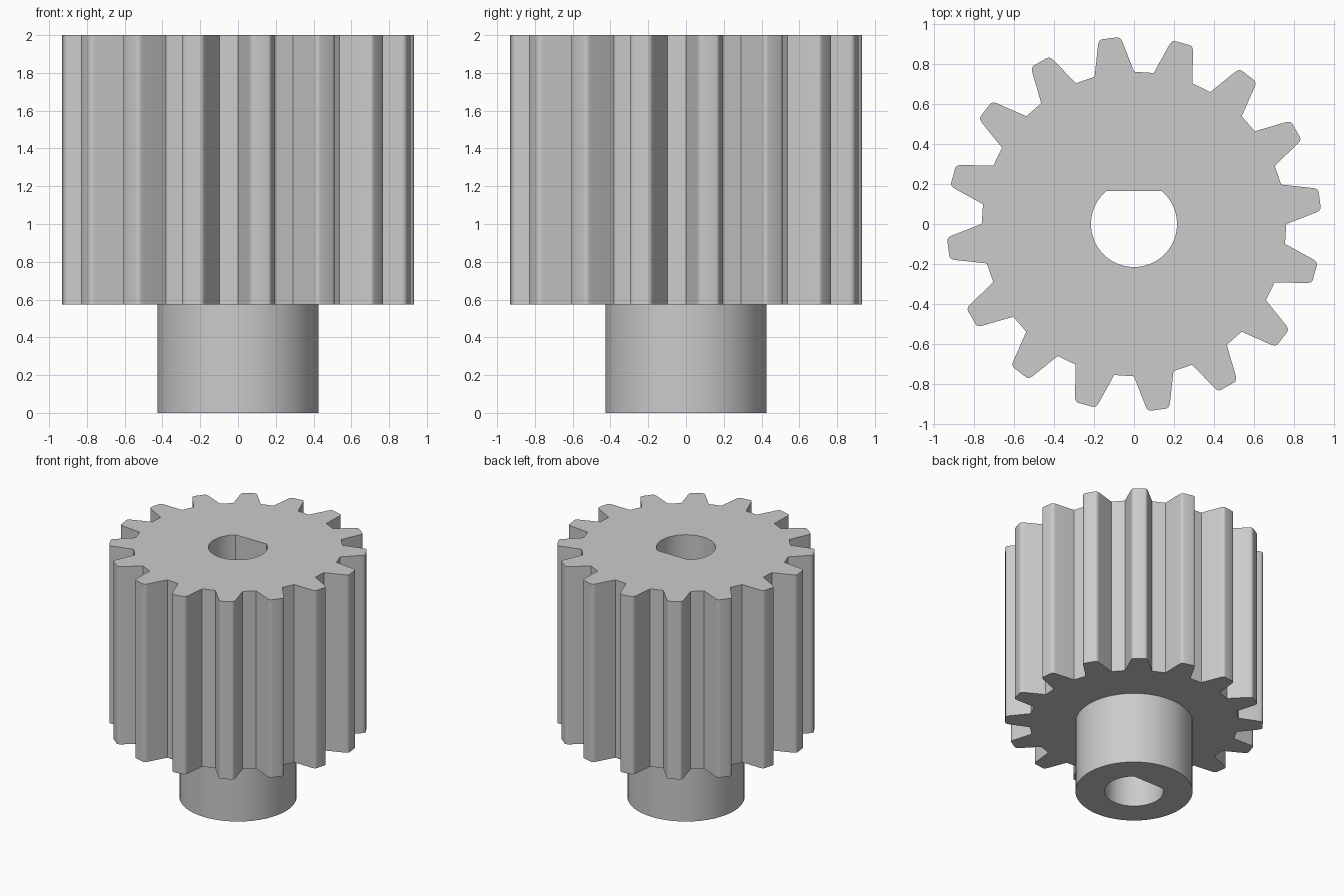
import bpy, bmesh
from math import sin, cos, asin, pi, radians
from mathutils import Vector

if "Cube" in bpy.data.objects:
    bpy.data.objects.remove(bpy.data.objects["Cube"])

TEETH = 16
TOP, SHOULDER = 2.0, 0.575
HUB_R, BORE_R, FLAT_Y = 0.426, 0.215, 0.165


def arc(radius, start, end, count, closed=False):
    last = count if closed else count - 1
    return [(radius * cos(start + (end - start) * i / last),
             radius * sin(start + (end - start) * i / last)) for i in range(count)]


# Half of one tooth: root corner, straight flank, rounded tip corner
def half_tooth():
    a, b, c = Vector((0.907, -0.062)), Vector((0.935, -0.055)), Vector((0.935, -0.037))
    tip = [a * (1 - t) ** 2 + b * 2 * t * (1 - t) + c * t * t
           for t in (i / 4 for i in range(5))]
    return [Vector((0.754, -0.0995))] + tip


def gear_profile():
    half = half_tooth()
    tooth = half + [Vector((p.x, -p.y)) for p in reversed(half)]
    points = []
    for k in range(TEETH):
        ang = radians(7.5) + 2 * pi * k / TEETH
        points += [(p.x * cos(ang) - p.y * sin(ang),
                    p.x * sin(ang) + p.y * cos(ang)) for p in tooth]
    return points


bm = bmesh.new()


def ring(points, z):
    return [bm.verts.new((x, y, z)) for x, y in points]


def wall(low, high):
    n = len(low)
    for i in range(n):
        j = (i + 1) % n
        bm.faces.new((low[i], low[j], high[j], high[i]))


def cap(outer, inner):
    edges = [bm.edges.get((r[i - 1], r[i])) for r in (outer, inner) for i in range(len(r))]
    bmesh.ops.triangle_fill(bm, edges=edges, use_beauty=True, normal=(0, 0, 1))


profile = gear_profile()
hub_circle = arc(HUB_R, 0, 2 * pi, 72, closed=True)
flat = asin(FLAT_Y / BORE_R)
bore_outline = arc(BORE_R, pi - flat, 2 * pi + flat, 48)

# Toothed body, hub and D-shaped through bore
teeth_low, teeth_high = ring(profile, SHOULDER), ring(profile, TOP)
hub_low, hub_high = ring(hub_circle, 0), ring(hub_circle, SHOULDER)
bore_low, bore_high = ring(bore_outline, 0), ring(bore_outline, TOP)
wall(teeth_low, teeth_high)
wall(hub_low, hub_high)
wall(bore_low, bore_high)

# Top face, shoulder underside and hub end
cap(teeth_high, bore_high)
cap(teeth_low, hub_high)
cap(hub_low, bore_low)
bmesh.ops.recalc_face_normals(bm, faces=bm.faces[:])

mesh = bpy.data.meshes.new("pinion_gear")
bm.to_mesh(mesh)
bm.free()
gear = bpy.data.objects.new("pinion_gear", mesh)
bpy.context.collection.objects.link(gear)

# Plain grey metal
grey = bpy.data.materials.new("plain grey")
grey.use_nodes = True
colour = (0.6, 0.6, 0.6, 1)
grey.diffuse_color = colour
grey.node_tree.nodes["Principled BSDF"].inputs["Base Color"].default_value = colour
mesh.materials.append(grey)

bpy.ops.object.select_all(action="DESELECT")
gear.select_set(True)
bpy.context.view_layer.objects.active = gear
bpy.ops.object.shade_smooth_by_angle(angle=radians(30))
